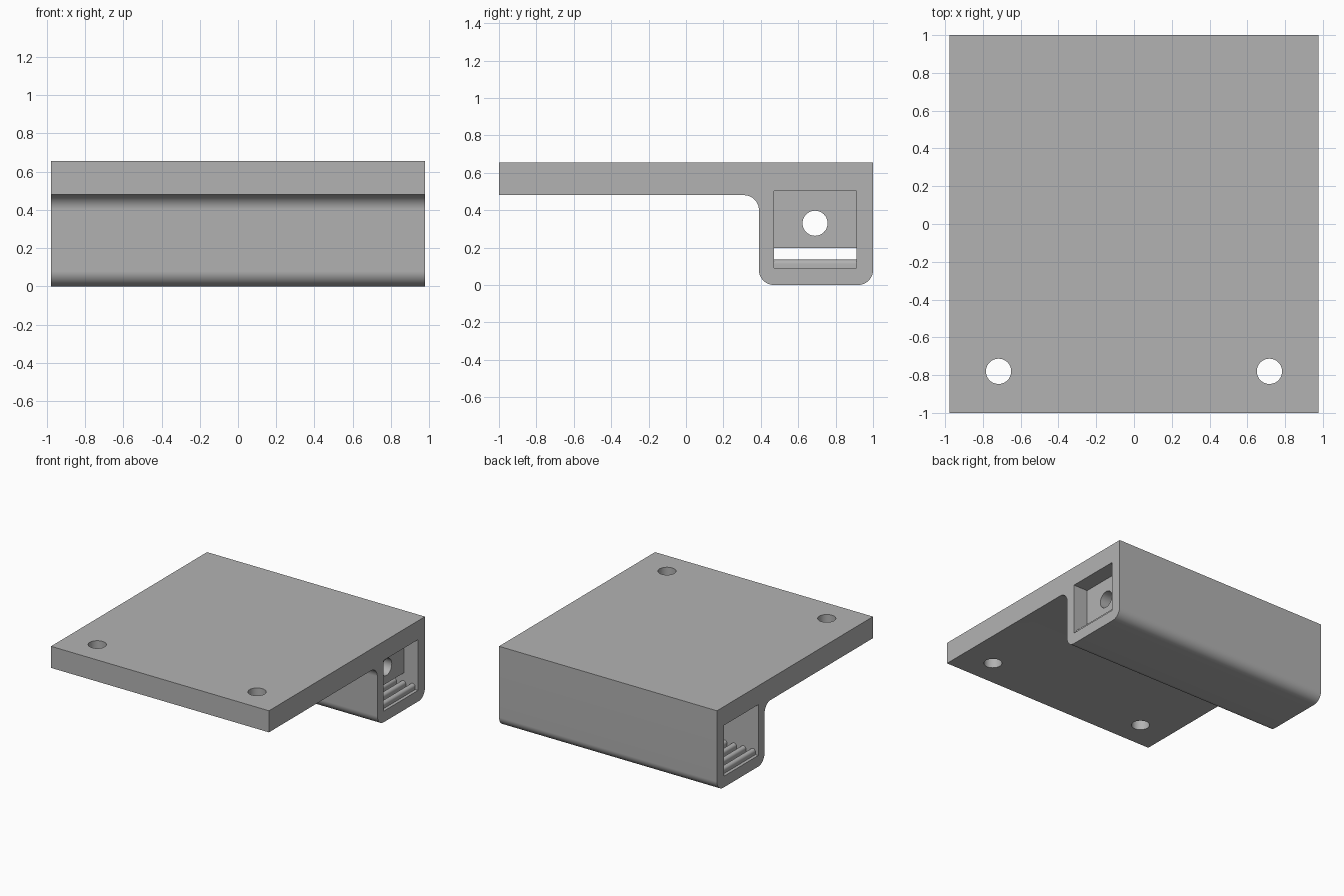
import bpy
import bmesh
from math import sin, cos, pi, radians
from mathutils import Matrix

cube = bpy.data.objects.get("Cube")
if cube:
    bpy.data.objects.remove(cube, do_unlink=True)

HALF = 0.978          # half length along x
HOLE_R = 0.067

grey = bpy.data.materials.new("grey plastic")
grey.use_nodes = True
grey.diffuse_color = (0.45, 0.45, 0.45, 1)
grey.node_tree.nodes["Principled BSDF"].inputs["Base Color"].default_value = (0.45, 0.45, 0.45, 1)


def finish(name, bm):
    bmesh.ops.recalc_face_normals(bm, faces=bm.faces)
    mesh = bpy.data.meshes.new(name)
    bm.to_mesh(mesh)
    bm.free()
    mesh.materials.append(grey)
    obj = bpy.data.objects.new(name, mesh)
    bpy.context.collection.objects.link(obj)
    return obj


def add_prism(bm, points, x0, x1):
    """Extrude a (y, z) outline from x0 to x1."""
    face = bm.faces.new([bm.verts.new((x0, y, z)) for y, z in points])
    new = bmesh.ops.extrude_face_region(bm, geom=[face])["geom"]
    verts = [v for v in new if isinstance(v, bmesh.types.BMVert)]
    bmesh.ops.translate(bm, verts=verts, vec=(x1 - x0, 0, 0))


def box(name, x0, x1, y0, y1, z0, z1):
    bm = bmesh.new()
    add_prism(bm, [(y0, z0), (y1, z0), (y1, z1), (y0, z1)], x0, x1)
    return finish(name, bm)


def cylinder(name, centre, axis, depth):
    bm = bmesh.new()
    turn = Matrix.Rotation(pi / 2, 4, "Y") if axis == "X" else Matrix()
    bmesh.ops.create_cone(bm, cap_ends=True, segments=48, radius1=HOLE_R, radius2=HOLE_R,
                          depth=depth, matrix=Matrix.Translation(centre) @ turn)
    return finish(name, bm)


def arc(cy, cz, r, start, end, steps=16):
    angles = [radians(start + (end - start) * i / steps) for i in range(steps + 1)]
    return [(cy + r * cos(a), cz + r * sin(a)) for a in angles]


def cut(obj, cutter):
    mod = obj.modifiers.new("cut", "BOOLEAN")
    mod.operation = "DIFFERENCE"
    mod.solver = "EXACT"
    mod.object = cutter
    select(obj)
    bpy.ops.object.modifier_apply(modifier=mod.name)
    bpy.data.objects.remove(cutter, do_unlink=True)


def select(obj):
    bpy.ops.object.select_all(action="DESELECT")
    obj.select_set(True)
    bpy.context.view_layer.objects.active = obj


# Plate with a rounded box channel under its rear edge
R = 0.08
outline = [(-1, 0.655), (-1, 0.48)]
outline += arc(0.39 - R, 0.48 - R, R, 90, 0)
outline += arc(0.39 + R, R, R, 180, 270)
outline += arc(1 - R, R, R, 270, 360)
outline += [(1, 0.655)]
bm = bmesh.new()
add_prism(bm, outline, -HALF, HALF)
body = finish("bracket_body", bm)

cut(body, box("channel_cutter", -1.2, 1.2, 0.47, 0.912, 0.09, 0.502))
for side in (-1, 1):
    cut(body, cylinder("mount_hole_cutter", (side * 0.717, -0.78, 0.57), "Z", 0.6))

# Recessed wall with a screw hole, open below for the belt
wall = box("screw_wall", 0.55, 0.85, 0.465, 0.917, 0.198, 0.507)
cut(wall, cylinder("screw_hole_cutter", (0.7, 0.69, 0.33), "X", 0.6))

# Rounded belt teeth across the channel floor
bm = bmesh.new()
COUNT = 23
for i in range(COUNT):
    x = -0.93 + 1.86 * i / (COUNT - 1)
    tooth = [(-0.022, 0.085)] + arc(0, 0.113, 0.022, 180, 0, 10) + [(0.022, 0.085)]
    face = bm.faces.new([bm.verts.new((x + dx, 0.465, z)) for dx, z in tooth])
    new = bmesh.ops.extrude_face_region(bm, geom=[face])["geom"]
    verts = [v for v in new if isinstance(v, bmesh.types.BMVert)]
    bmesh.ops.translate(bm, verts=verts, vec=(0, 0.452, 0))
teeth = finish("belt_teeth", bm)

for obj in (body, wall, teeth):
    select(obj)
    bpy.ops.object.shade_smooth_by_angle(angle=radians(30))
